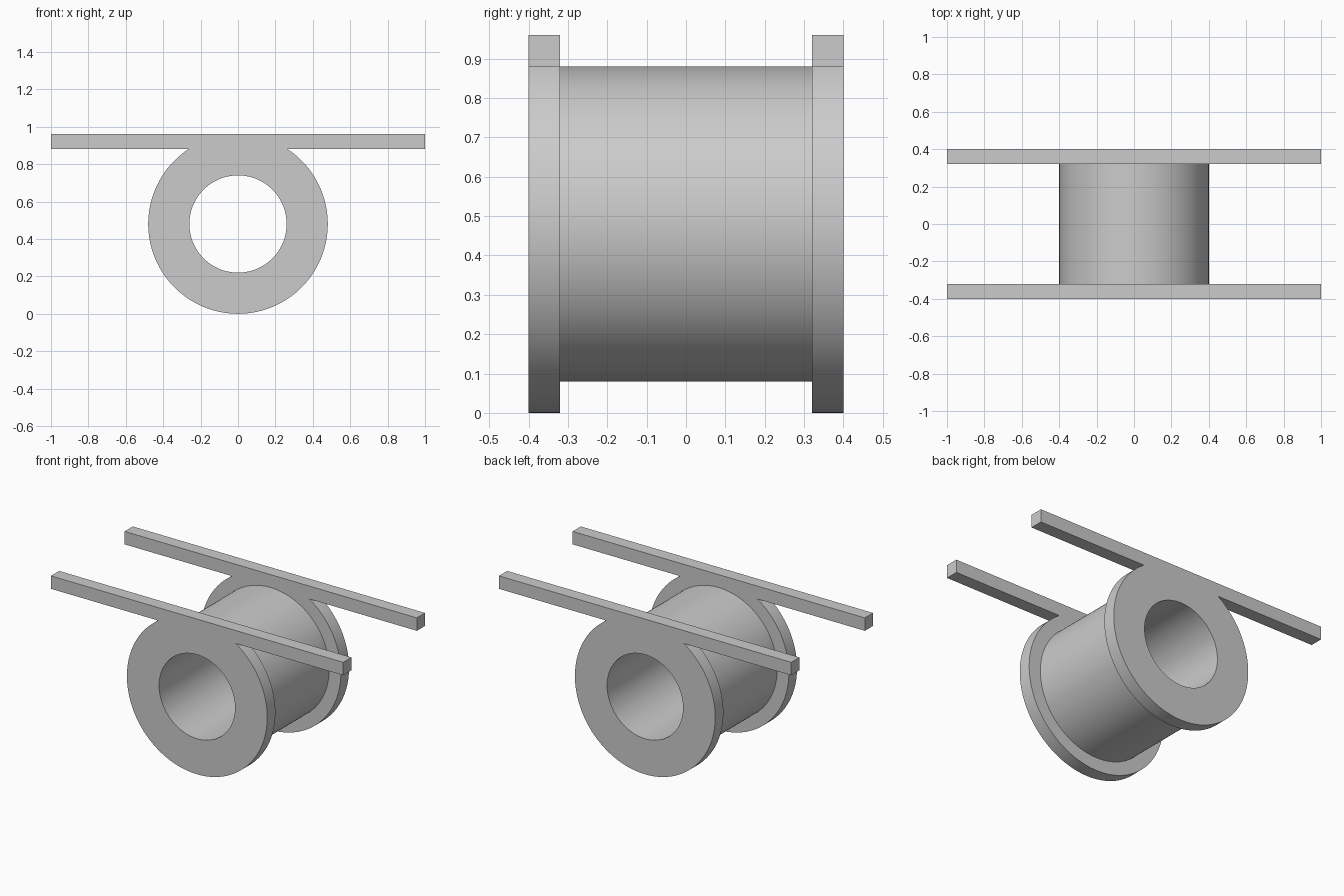
import bpy, bmesh
from math import sin, cos, asin, pi, radians
from mathutils import Matrix

AXIS_Z, FLANGE_R, BARREL_R, BORE_R = 0.48, 0.48, 0.40, 0.26
BAR_BOTTOM, BAR_TOP, BAR_HALF = 0.40, 0.48, 1.0   # heights above the axis
THICK, HALF_DEPTH = 0.08, 0.40
SEGMENTS = 128

cube = bpy.data.objects.get("Cube")
if cube:
    bpy.data.objects.remove(cube, do_unlink=True)

grey = bpy.data.materials.new("plain grey")
grey.use_nodes = True
colour = (0.6, 0.6, 0.6, 1)
grey.diffuse_color = colour
grey.node_tree.nodes["Principled BSDF"].inputs["Base Color"].default_value = colour


def arc(radius, start, end, count):
    angles = [start + (end - start) * i / count for i in range(count + 1)]
    return [(radius * cos(a), radius * sin(a)) for a in angles]


def finish(name, mesh):
    mesh.materials.clear()
    mesh.materials.append(grey)
    obj = bpy.data.objects.new(name, mesh)
    bpy.context.collection.objects.link(obj)
    bpy.ops.object.select_all(action='DESELECT')
    obj.select_set(True)
    bpy.context.view_layer.objects.active = obj
    bpy.ops.object.shade_smooth_by_angle(angle=radians(30))
    return obj


# Flange plate: round disc merging into a long flat bar, with a round bore
def flange(name, y):
    meet = asin(BAR_BOTTOM / FLANGE_R)
    outline = [(BAR_HALF, BAR_BOTTOM), (BAR_HALF, BAR_TOP),
               (-BAR_HALF, BAR_TOP), (-BAR_HALF, BAR_BOTTOM)]
    outline += arc(FLANGE_R, pi - meet, 2 * pi + meet, SEGMENTS)
    bore = arc(BORE_R, 0, 2 * pi, SEGMENTS)[:-1]

    curve = bpy.data.curves.new(name + "_profile", 'CURVE')
    curve.dimensions = '2D'
    curve.fill_mode = 'BOTH'
    curve.extrude = THICK / 2
    for loop in (outline, bore):
        spline = curve.splines.new('POLY')
        spline.points.add(len(loop) - 1)
        for point, (x, h) in zip(spline.points, loop):
            point.co = (x, h, 0, 1)
        spline.use_cyclic_u = True
    helper = bpy.data.objects.new(name + "_profile", curve)
    bpy.context.collection.objects.link(helper)
    depsgraph = bpy.context.evaluated_depsgraph_get()
    mesh = bpy.data.meshes.new_from_object(helper.evaluated_get(depsgraph))
    bpy.data.objects.remove(helper, do_unlink=True)

    bm = bmesh.new()
    bm.from_mesh(mesh)
    bmesh.ops.remove_doubles(bm, verts=bm.verts, dist=0.0001)
    bmesh.ops.recalc_face_normals(bm, faces=bm.faces)
    bm.transform(Matrix.Translation((0, y, AXIS_Z)) @ Matrix.Rotation(pi / 2, 4, 'X'))
    bm.to_mesh(mesh)
    bm.free()
    return finish(name, mesh)


# Barrel: hollow tube between the two flanges
def barrel(name):
    half = HALF_DEPTH - THICK
    profile = [(BARREL_R, -half), (BARREL_R, half), (BORE_R, half), (BORE_R, -half)]
    bm = bmesh.new()
    verts = [bm.verts.new((r, y, 0)) for r, y in profile]
    edges = [bm.edges.new((verts[i], verts[(i + 1) % 4])) for i in range(4)]
    bmesh.ops.spin(bm, geom=verts + edges, cent=(0, 0, 0), axis=(0, 1, 0),
                   angle=2 * pi, steps=SEGMENTS, use_merge=True)
    bmesh.ops.remove_doubles(bm, verts=bm.verts, dist=0.0001)
    bmesh.ops.recalc_face_normals(bm, faces=bm.faces)
    bm.transform(Matrix.Translation((0, 0, AXIS_Z)))
    mesh = bpy.data.meshes.new(name)
    bm.to_mesh(mesh)
    bm.free()
    return finish(name, mesh)


barrel("barrel")
for name, side in (("front_flange_bar", -1), ("back_flange_bar", 1)):
    flange(name, side * (HALF_DEPTH - THICK / 2))
